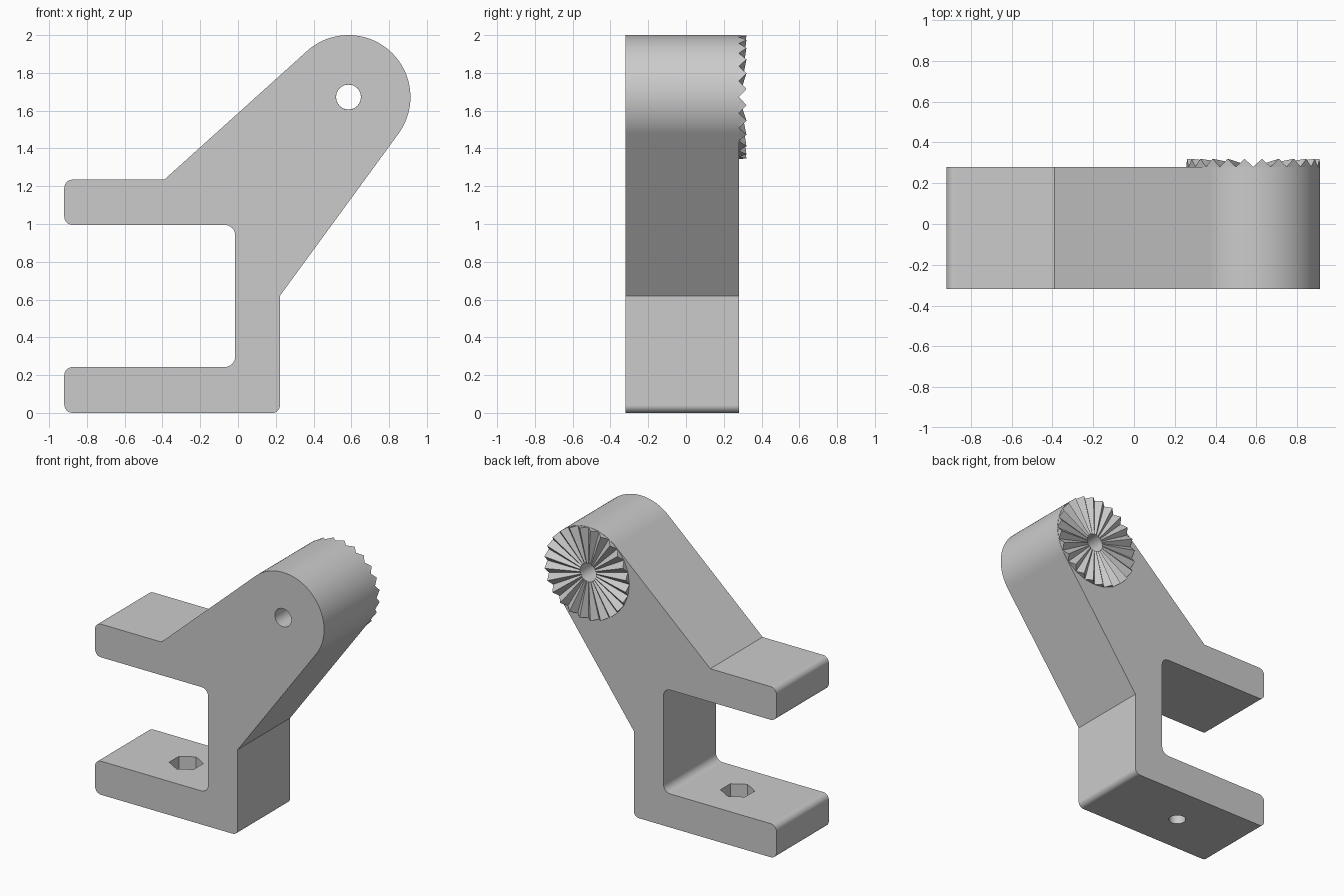
import bpy, bmesh
from math import sin, cos, pi, radians
from mathutils import Vector

cube = bpy.data.objects.get("Cube")
if cube:
    bpy.data.objects.remove(cube, do_unlink=True)

FRONT, BACK, CREST = -0.32, 0.28, 0.32      # depth planes
PIVOT, HEAD_R, BORE_R = Vector((0.585, 1.672)), 0.328, 0.066
BOLT = (-0.40, -0.02)
TEETH = 24

grey = bpy.data.materials.new("plain grey")
grey.use_nodes = True
grey.diffuse_color = (0.6, 0.6, 0.6, 1)
grey.node_tree.nodes["Principled BSDF"].inputs["Base Color"].default_value = (0.6, 0.6, 0.6, 1)


def make_object(name, bm):
    bmesh.ops.recalc_face_normals(bm, faces=bm.faces)
    mesh = bpy.data.meshes.new(name)
    bm.to_mesh(mesh)
    bm.free()
    mesh.materials.append(grey)
    obj = bpy.data.objects.new(name, mesh)
    bpy.context.collection.objects.link(obj)
    return obj


def fillet(prev, corner, nxt, radius, steps=8):
    """Points of a circular arc rounding one corner."""
    a, b = (prev - corner).normalized(), (nxt - corner).normalized()
    half = a.angle(b) / 2
    centre = corner + (a + b).normalized() * (radius / sin(half))
    start = corner + a * (radius * cos(half) / sin(half)) - centre
    end = corner + b * (radius * cos(half) / sin(half)) - centre
    sweep = start.angle(end)
    return [centre + (start * sin(sweep * (1 - i / steps)) + end * sin(sweep * i / steps)) / sin(sweep)
            for i in range(steps + 1)]


def prism(name, outline, axis, low, high):
    """Extrude an outline along y or z."""
    bm = bmesh.new()
    place = (lambda p, d: (p[0], d, p[1])) if axis == "y" else (lambda p, d: (p[0], p[1], d))
    face = bm.faces.new([bm.verts.new(place(p, low)) for p in outline])
    ext = bmesh.ops.extrude_face_region(bm, geom=[face])
    verts = [v for v in ext["geom"] if isinstance(v, bmesh.types.BMVert)]
    shift = (0, high - low, 0) if axis == "y" else (0, 0, high - low)
    bmesh.ops.translate(bm, verts=verts, vec=shift)
    return make_object(name, bm)


def circle(centre, radius, sides, offset=0.0):
    return [(centre[0] + radius * cos(offset + 2 * pi * i / sides),
             centre[1] + radius * sin(offset + 2 * pi * i / sides)) for i in range(sides)]


# Clamp side profile: corner position and rounding radius
corners = [(-0.39, 1.235, 0), (-0.92, 1.235, 0.045), (-0.92, 0.995, 0.045),
           (-0.015, 0.995, 0.055), (-0.015, 0.243, 0.055), (-0.92, 0.243, 0.045),
           (-0.92, 0, 0.045), (0.222, 0, 0.04), (0.222, 0.62, 0)]
points = [Vector(c[:2]) for c in corners]
outline = []
for i, (x, z, radius) in enumerate(corners):
    if radius:
        outline += fillet(points[i - 1], points[i], points[i + 1], radius)
    else:
        outline.append(points[i])

# Rounded head at the end of the slanted arm
ARC = 56
for i in range(ARC + 1):
    a = radians(-36.3 + (132 + 36.3) * i / ARC)
    outline.append(PIVOT + HEAD_R * Vector((cos(a), sin(a))))

body = prism("clamp_body", outline, "y", FRONT, BACK)

# Pivot bore, bolt hole and hexagonal nut pocket
cutters = [prism("pivot_bore_cutter", circle(PIVOT, BORE_R, 48), "y", -0.5, 0.5),
           prism("bolt_hole_cutter", circle(BOLT, 0.057, 40), "z", -0.1, 0.2),
           prism("nut_pocket_cutter", circle(BOLT, 0.113, 6, pi / 6), "z", 0.12, 0.4)]
bpy.ops.object.select_all(action="DESELECT")
body.select_set(True)
bpy.context.view_layer.objects.active = body
for cutter in cutters:
    cutter.hide_render = True
    mod = body.modifiers.new("cut", "BOOLEAN")
    mod.operation, mod.solver, mod.object = "DIFFERENCE", "EXACT", cutter
    bpy.ops.object.modifier_apply(modifier=mod.name)
    bpy.data.objects.remove(cutter, do_unlink=True)
bpy.ops.object.shade_smooth_by_angle(angle=radians(30))
weighted = body.modifiers.new("even shading", "WEIGHTED_NORMAL")
weighted.keep_sharp = True

# Ring of radial locking teeth that rise toward the rim
bm = bmesh.new()
rings = []
for radius in (BORE_R, HEAD_R):
    ring = []
    for i in range(TEETH * 2):
        a = pi * i / TEETH
        rise = (CREST - BACK) * radius / HEAD_R if i % 2 else 0
        ring.append(bm.verts.new((PIVOT.x + radius * cos(a), BACK + rise, PIVOT.y + radius * sin(a))))
    rings.append(ring)
inner, outer = rings
for i in range(0, TEETH * 2, 2):
    k = (i + 2) % (TEETH * 2)
    bm.faces.new((inner[i], outer[i], outer[i + 1], inner[i + 1]))
    bm.faces.new((inner[i + 1], outer[i + 1], outer[k], inner[k]))
    bm.faces.new((outer[i], outer[k], outer[i + 1]))
    bm.faces.new((inner[i], inner[i + 1], inner[k]))
    bm.faces.new((inner[i], inner[k], outer[k], outer[i]))
make_object("locking_teeth", bm)
